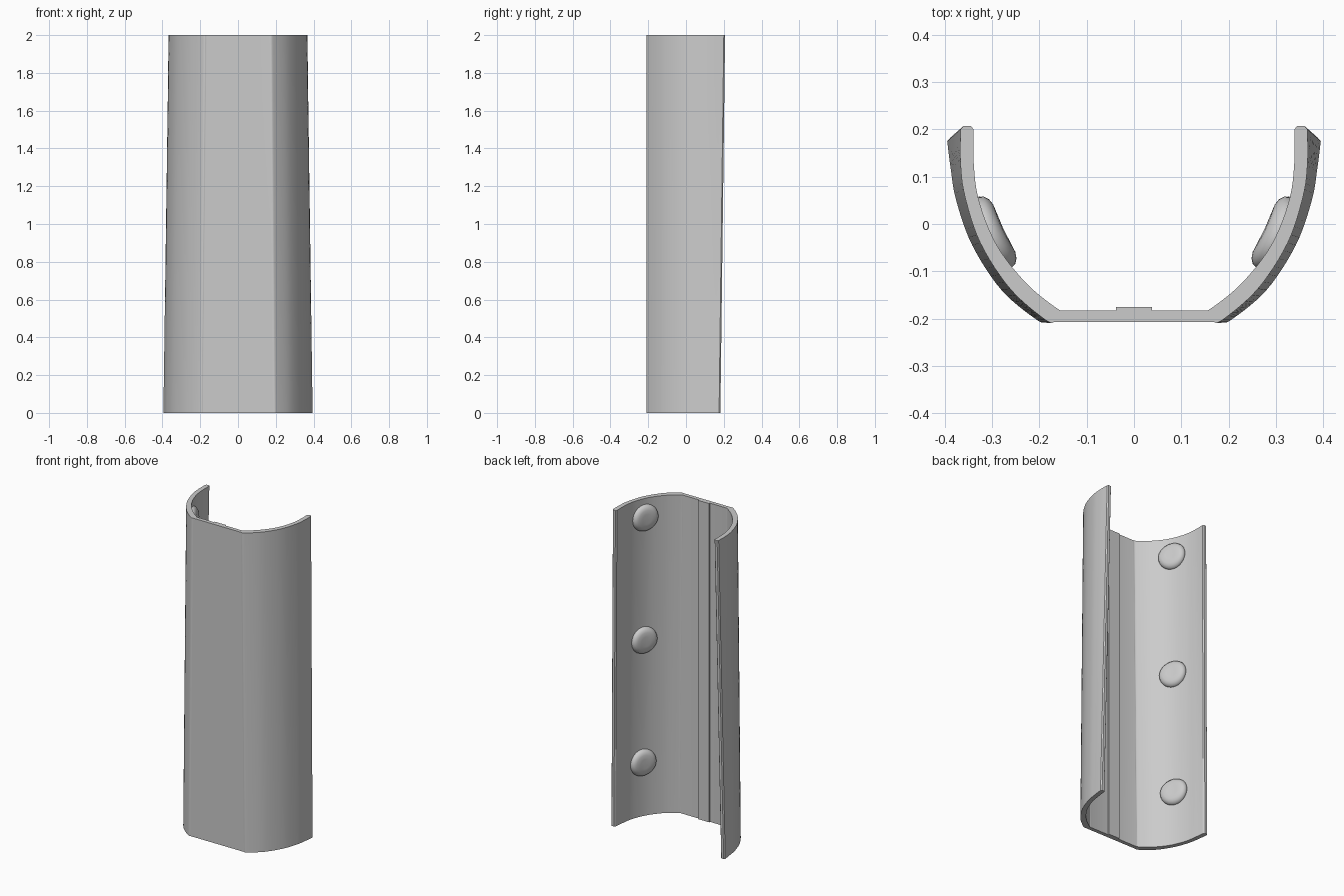
import bpy, bmesh, math
from mathutils import Vector, Matrix

if "Cube" in bpy.data.objects:
    bpy.data.objects.remove(bpy.data.objects["Cube"])

HEIGHT = 2.0
grey = bpy.data.materials.new("plain_grey")
grey.use_nodes = True
grey.diffuse_color = (0.6, 0.6, 0.6, 1)
grey.node_tree.nodes["Principled BSDF"].inputs["Base Color"].default_value = (0.6, 0.6, 0.6, 1)


def finish(name, bm):
    bmesh.ops.recalc_face_normals(bm, faces=bm.faces)
    mesh = bpy.data.meshes.new(name)
    bm.to_mesh(mesh)
    bm.free()
    mesh.materials.append(grey)
    obj = bpy.data.objects.new(name, mesh)
    bpy.context.collection.objects.link(obj)
    bpy.ops.object.select_all(action="DESELECT")
    obj.select_set(True)
    bpy.context.view_layer.objects.active = obj
    bpy.ops.object.shade_smooth_by_angle(angle=math.radians(35))
    return obj


def smooth_path(points, steps=6):
    """Catmull-Rom curve through the points."""
    p = [Vector(q) for q in points]
    p = [2 * p[0] - p[1]] + p + [2 * p[-1] - p[-2]]
    out = []
    for a, b, c, d in zip(p, p[1:], p[2:], p[3:]):
        for i in range(steps):
            t = i / steps
            out.append(0.5 * (2 * b + (c - a) * t + (2 * a - 5 * b + 4 * c - d) * t * t
                              + (3 * b - a - 3 * c + d) * t ** 3))
    return out + [p[-2]]


# Half cross-sections, from the flat front panel round to the open back edge
outer_top = [(0.165, -0.207), (0.187, -0.203), (0.262, -0.137), (0.325, -0.04),
             (0.358, 0.06), (0.367, 0.13), (0.367, 0.2)]
outer_low = [(0.185, -0.207), (0.205, -0.203), (0.28, -0.14), (0.342, -0.045),
             (0.376, 0.05), (0.388, 0.12), (0.395, 0.175)]
inner_top = [(0.148, -0.183), (0.165, -0.177), (0.228, -0.125), (0.29, -0.045),
             (0.328, 0.05), (0.339, 0.13), (0.339, 0.2)]
inner_low = [Vector(i) + Vector(l) - Vector(t)
             for i, l, t in zip(inner_top, outer_low, outer_top)]


def half_section(points, side):
    path = smooth_path(points)
    return path + [path[-1] + Vector((side * 0.006, 0.007))]  # eased back corner


def blend(low, top, t):
    return [a.lerp(b, t) for a, b in zip(low, top)]


# Shell: tapered channel lofted from the lower section to the upper one
bm = bmesh.new()
outer = half_section(outer_low, -1), half_section(outer_top, -1)
inner = half_section(inner_low, 1), half_section(inner_top, 1)
LAYERS = 8
rings = []
for k in range(LAYERS + 1):
    t = k / LAYERS
    o, i = blend(*outer, t), blend(*inner, t)
    flip = lambda pts: [Vector((-q.x, q.y)) for q in pts]
    loop = flip(o)[::-1] + o + i[::-1] + flip(i)
    rings.append([bm.verts.new((q.x, q.y, HEIGHT * t)) for q in loop])
n = len(rings[0])
for a, b in zip(rings, rings[1:]):
    for j in range(n):
        bm.faces.new((a[j], a[(j + 1) % n], b[(j + 1) % n], b[j]))
for ring in (rings[0], rings[-1]):
    for j in range(n // 2 - 1):
        bm.faces.new((ring[j], ring[j + 1], ring[n - 2 - j], ring[n - 1 - j]))
finish("shell", bm)

# Raised strip down the inside of the front panel
bm = bmesh.new()
bmesh.ops.create_cube(bm, size=1, matrix=Matrix.Translation((0, -0.182, HEIGHT / 2))
                      @ Matrix.Diagonal((0.076, 0.014, HEIGHT, 1)))
finish("inner_strip", bm)

# Rounded pads on the inside walls, bent to follow the wall
PAD = [(0.08, -0.015), (0.083, 0.006), (0.079, 0.018), (0.069, 0.028),
       (0.055, 0.034), (0.03, 0.036)]
SEGMENTS = 32
normal = Vector((-0.9, 0.42, 0)).normalized()
along = Vector((0.42, 0.9, 0)).normalized()


def pad(name, side, z):
    centre = Vector((0.308 + 0.018 * (1 - z / HEIGHT), -0.025, z))
    bm = bmesh.new()

    def vert(u, w, h):
        p = centre + along * u + Vector((0, 0, w)) + normal * (h + u * u / 0.7)
        return bm.verts.new((p.x * side, p.y, p.z))

    loops = []
    for r, h in PAD:
        angles = [math.tau * s / SEGMENTS for s in range(SEGMENTS)]
        loops.append([vert(r * math.cos(a), r * math.sin(a), h) for a in angles])
    for a, b in zip(loops, loops[1:]):
        for s in range(SEGMENTS):
            e = (s + 1) % SEGMENTS
            bm.faces.new((a[s], a[e], b[e], b[s]))
    tip, base = vert(0, 0, PAD[-1][1]), vert(0, 0, PAD[0][1])
    for s in range(SEGMENTS):
        e = (s + 1) % SEGMENTS
        bm.faces.new((loops[-1][s], loops[-1][e], tip))
        bm.faces.new((loops[0][e], loops[0][s], base))
    finish(name, bm)


for side, label in ((1, "left"), (-1, "right")):
    for level, z in (("lower", 0.34), ("middle", 1.11), ("upper", 1.88)):
        pad(f"{label}_{level}_pad", side, z)
